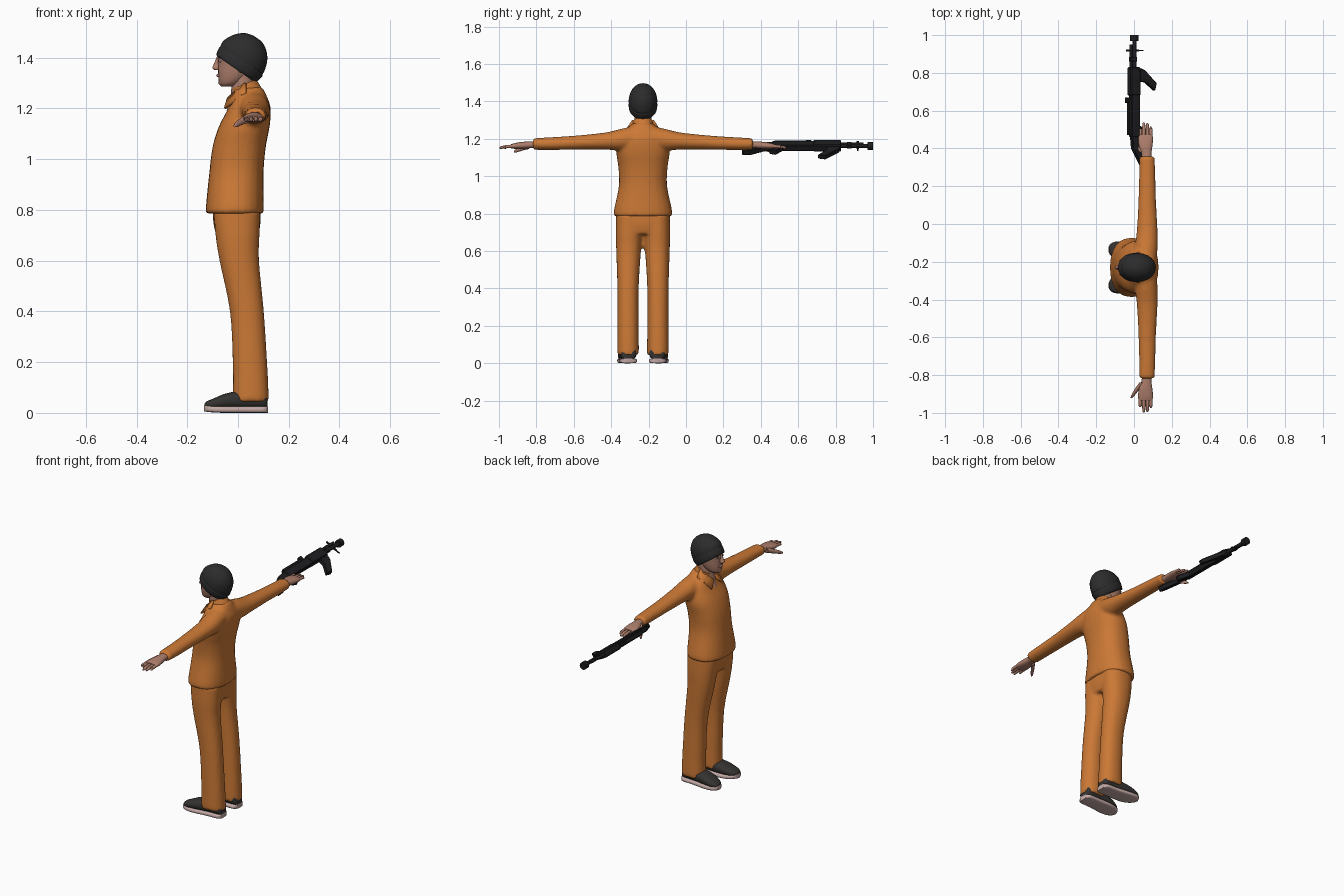
import bpy, bmesh, math
from mathutils import Vector

if "Cube" in bpy.data.objects:
    bpy.data.objects.remove(bpy.data.objects["Cube"])

MID = -0.23  # body centre line along y; the figure faces -x


def material(name, color):
    m = bpy.data.materials.new(name)
    m.use_nodes = True
    m.diffuse_color = (*color, 1)
    node = m.node_tree.nodes["Principled BSDF"]
    node.inputs["Base Color"].default_value = (*color, 1)
    node.inputs["Roughness"].default_value = 0.8
    return m


ORANGE = material("orange cloth", (0.6, 0.19, 0.036))
SKIN = material("skin", (0.42, 0.21, 0.15))
KNIT = material("charcoal knit", (0.025, 0.025, 0.025))
SHOE = material("dark canvas", (0.035, 0.033, 0.03))
SOLE = material("pale rubber", (0.55, 0.4, 0.38))
METAL = material("black metal", (0.013, 0.013, 0.015))
WHITE = material("eye white", (0.5, 0.45, 0.42))

AXES = {"z": "xyz", "y": "xzy", "x": "yzx"}  # first, second, travel direction


def loft(bm, axis, sections, power=2.0, sides=24, steps=4):
    """Smooth closed skin over (travel, centre u, centre v, radius u, radius v)."""
    pts = [Vector(s) for s in sections]
    pts = [2 * pts[0] - pts[1]] + pts + [2 * pts[-1] - pts[-2]]
    path = []
    for a, b, c, d in zip(pts, pts[1:], pts[2:], pts[3:]):
        for i in range(steps):
            t = i / steps
            path.append(0.5 * (2 * b + (c - a) * t + (2 * a - 5 * b + 4 * c - d) * t * t
                               + (3 * b - a - 3 * c + d) * t ** 3))
    path.append(pts[-2])
    rings = []
    for t, cu, cv, ru, rv in path:
        ring = []
        for i in range(sides):
            a = math.tau * i / sides
            u, v = [math.copysign(abs(f(a)) ** (2 / power), f(a)) for f in (math.cos, math.sin)]
            co = dict(zip(AXES[axis], (cu + u * ru, cv + v * rv, t)))
            ring.append(bm.verts.new((co["x"], co["y"], co["z"])))
        rings.append(ring)
    faces = [bm.faces.new((p[i - 1], p[i], q[i], q[i - 1]))
             for p, q in zip(rings, rings[1:]) for i in range(sides)]
    faces += [bm.faces.new(rings[0]), bm.faces.new(rings[-1])]
    bmesh.ops.recalc_face_normals(bm, faces=faces)


def finish(bm, name, mat, loc=(0, 0, 0), rot_y=0.0, angle=50):
    me = bpy.data.meshes.new(name)
    bm.to_mesh(me)
    bm.free()
    ob = bpy.data.objects.new(name, me)
    bpy.context.collection.objects.link(ob)
    me.materials.append(mat)
    ob.location, ob.rotation_euler.y = loc, rot_y
    bpy.ops.object.select_all(action="DESELECT")
    ob.select_set(True)
    bpy.context.view_layer.objects.active = ob
    bpy.ops.object.shade_smooth_by_angle(angle=math.radians(angle))
    return ob


def part(name, mat, axis, sections, power=2.0, steps=4, **place):
    bm = bmesh.new()
    loft(bm, axis, sections, power, steps=steps)
    return finish(bm, name, mat, **place)


def fuse(ob):
    """Blend overlapping lofts into one cloth surface."""
    mod = ob.modifiers.new("Fuse", "REMESH")
    mod.mode, mod.voxel_size, mod.use_smooth_shade = "VOXEL", 0.009, True
    mod = ob.modifiers.new("Soften", "SMOOTH")
    mod.factor, mod.iterations = 0.5, 5


def ball(name, mat, loc, radii):
    bm = bmesh.new()
    bmesh.ops.create_uvsphere(bm, u_segments=16, v_segments=10, radius=1)
    bmesh.ops.scale(bm, vec=radii, verts=bm.verts)
    return finish(bm, name, mat, loc=loc)


# Jacket: torso and both sleeves
bm = bmesh.new()
loft(bm, "z", [(.785, -.013, MID, .114, .157), (.82, -.012, MID, .114, .155),
               (.95, -.006, MID, .107, .129), (1.05, .005, MID, .105, .132),
               (1.13, .025, MID, .1, .143), (1.2, .045, MID, .084, .13),
               (1.25, .045, MID, .068, .088), (1.285, .04, MID, .055, .05)], 2.3)
for s in (-1, 1):
    loft(bm, "y", [(MID + s * y, *r) for y, *r in (
        (.04, .06, 1.21, .06, .06), (.12, .066, 1.195, .06, .058), (.2, .07, 1.188, .055, .046),
        (.35, .07, 1.18, .047, .038), (.5, .07, 1.174, .043, .034), (.588, .068, 1.172, .041, .031))])
fuse(finish(bm, "jacket", ORANGE))

# Trousers: hips and both legs
bm = bmesh.new()
loft(bm, "z", [(.69, -.002, MID, .08, .13), (.74, -.004, MID, .092, .142), (.81, -.006, MID, .095, .145)], 2.4)
for s in (-1, 1):
    loft(bm, "z", [(z, x, MID + s * y, rx, ry) for z, x, y, rx, ry in (
        (.045, .05, .08, .072, .058), (.1, .05, .08, .07, .058), (.2, .047, .08, .068, .057),
        (.4, .035, .08, .067, .057), (.6, .005, .077, .078, .066),
        (.7, -.002, .074, .087, .072), (.79, -.005, .072, .092, .072))], 2.2)
fuse(finish(bm, "trousers", ORANGE))

# Neck and collar
part("neck", SKIN, "z", [(1.19, .0, MID, .045, .024), (1.23, .012, MID, .046, .036),
                         (1.27, .018, MID, .045, .043), (1.34, .022, MID, .045, .045)])
part("collar_band", ORANGE, "z", [(-.05, 0, 0, .063, .066), (-.01, 0, 0, .059, .058),
                                  (.025, 0, 0, .052, .052)], loc=(.032, MID, 1.272), rot_y=-.38)
for s, side in ((-1, "left"), (1, "right")):
    bm = bmesh.new()
    bm.faces.new([bm.verts.new((x, MID + s * y, z)) for x, y, z in (
        (-.04, .012, 1.24), (.03, .054, 1.3), (.03, .08, 1.26), (-.052, .055, 1.2))])
    flap = finish(bm, side + "_collar_flap", ORANGE)
    mod = flap.modifiers.new("Thickness", "SOLIDIFY")
    mod.thickness, mod.offset = .01, 0

# Head and face
part("head", SKIN, "z", [(1.286, -.04, MID, .026, .02), (1.3, -.03, MID, .044, .038),
                         (1.33, -.014, MID, .064, .051), (1.37, -.004, MID, .075, .058),
                         (1.41, .003, MID, .082, .062), (1.45, .01, MID, .065, .05)], 2.1)
part("nose", SKIN, "z", [(1.352, -.084, MID, .009, .011), (1.36, -.086, MID, .015, .013),
                         (1.38, -.081, MID, .012, .008), (1.405, -.077, MID, .006, .006)])
ball("mouth", SKIN, (-.076, MID, 1.33), (.009, .02, .007))
ball("chin", SKIN, (-.062, MID, 1.303), (.016, .018, .014))
for s, side in ((-1, "left"), (1, "right")):
    ball(side + "_eye", WHITE, (-.069, MID + s * .025, 1.386), (.006, .011, .005))
    ball(side + "_pupil", KNIT, (-.073, MID + s * .025, 1.386), (.004, .004, .004))
    ball(side + "_eyebrow", KNIT, (-.071, MID + s * .027, 1.401), (.007, .016, .003))
    ball(side + "_ear", SKIN, (.012, MID + s * .06, 1.365), (.015, .008, .025))

# Knitted cap, tipped back, with its rolled band
CAP = dict(loc=(-.005, MID, 1.36), rot_y=.6)
part("cap", KNIT, "z", [(.0, 0, 0, .09, .07), (.03, -.001, 0, .099, .075), (.06, -.004, 0, .099, .076),
                        (.1, -.003, 0, .081, .065), (.13, -.003, 0, .05, .042),
                        (.142, 0, 0, .018, .016)], **CAP)
part("cap_band", KNIT, "z", [(-.006, 0, 0, .091, .07), (.004, 0, 0, .098, .075), (.03, 0, 0, .102, .077),
                             (.04, 0, 0, .096, .073)], **CAP)

# Hands
FINGERS = ((.033, .74), (.052, .768), (.071, .765), (.089, .745))
for s, side in ((-1, "left"), (1, "right")):
    bm = bmesh.new()
    loft(bm, "y", [(MID + s * y, *r) for y, *r in (
        (.55, .068, 1.17, .026, .02), (.6, .066, 1.168, .026, .018), (.64, .062, 1.165, .035, .019),
        (.68, .061, 1.162, .04, .016), (.705, .061, 1.16, .036, .011))], 2.3)
    for x, tip in FINGERS:
        loft(bm, "y", [(MID + s * y, x + dx, z, r, r) for y, dx, z, r in (
            (.68, 0, 1.161, .009), (.73, 0, 1.158, .009),
            (tip - .008, 0, 1.153, .007), (tip, 0, 1.152, .003))], sides=10, steps=3)
    loft(bm, "y", [(MID + s * y, x, z, r, r * 1.1) for y, x, z, r in (
        (.61, .045, 1.163, .017), (.64, .02, 1.152, .013), (.672, -.002, 1.139, .01),
        (.69, -.013, 1.131, .005))], sides=10, steps=3)
    finish(bm, side + "_hand", SKIN)

# Shoes with rubber soles
PLAN = ((.119, .078, .028), (.1, .078, .045), (.03, .08, .047), (-.05, .085, .052),
        (-.1, .091, .045), (-.125, .094, .03), (-.134, .095, .014))
HEIGHT = (.06, .09, .088, .072, .052, .042, .032)
for s, side in ((-1, "left"), (1, "right")):
    part(side + "_shoe", SHOE, "x", [(x * .98, MID + s * y, .01 + h / 2, w * .94, h / 2 - .006)
                                     for (x, y, w), h in zip(PLAN, HEIGHT)], 2.4)
    part(side + "_sole", SOLE, "x", [(x, MID + s * y, .013 + max(0, -x - .08) * .1, w, .013)
                                     for x, y, w in PLAN], 4)

# Rifle: local x is its underside, y runs to the muzzle, z is its thickness
GUN = dict(loc=(0, 0, 1.163), rot_y=.5)


def plate(name, outline, width):
    bm = bmesh.new()
    face = bm.faces.new([bm.verts.new((d, l, -width / 2)) for l, d in outline])
    top = bmesh.ops.extrude_face_region(bm, geom=[face])["geom"]
    bmesh.ops.translate(bm, vec=(0, 0, width), verts=[v for v in top if isinstance(v, bmesh.types.BMVert)])
    bmesh.ops.recalc_face_normals(bm, faces=bm.faces)
    bmesh.ops.bevel(bm, geom=bm.edges[:], offset=width * .12, segments=1, affect="EDGES")
    finish(bm, name, METAL, angle=25, **GUN)


def block(name, l0, l1, d0, d1, width):
    plate(name, ((l0, d0), (l1, d0), (l1, d1), (l0, d1)), width)


def rod(name, l0, l1, d, r):
    part(name, METAL, "y", [(l0, d, 0, r, r), (l1, d, 0, r, r)], steps=1, **GUN)


block("receiver", .46, .7, -.022, .03, .036)
block("receiver_cover", .47, .66, -.036, -.015, .026)
block("handguard", .68, .83, -.03, .03, .042)
block("rear_sight", .64, .67, -.05, -.02, .018)
block("gas_block", .86, .885, -.026, .014, .022)
block("front_sight", .912, .924, -.046, .03, .008)
block("bayonet_lug", .915, .922, .01, .055, .006)
plate("stock", ((.48, -.02), (.4, -.012), (.3, .045), (.3, .08), (.35, .078), (.42, .038), (.48, .03)), .03)
plate("grip", ((.53, .02), (.48, .08), (.445, .068), (.48, .02)), .028)
plate("magazine", ((.83, .02), (.815, .06), (.745, .132), (.705, .122), (.75, .065), (.755, .02)), .026)
rod("barrel", .82, 1, .002, .011)
rod("gas_tube", .81, .95, -.018, .009)
rod("muzzle_brake", .97, 1, .002, .022)
